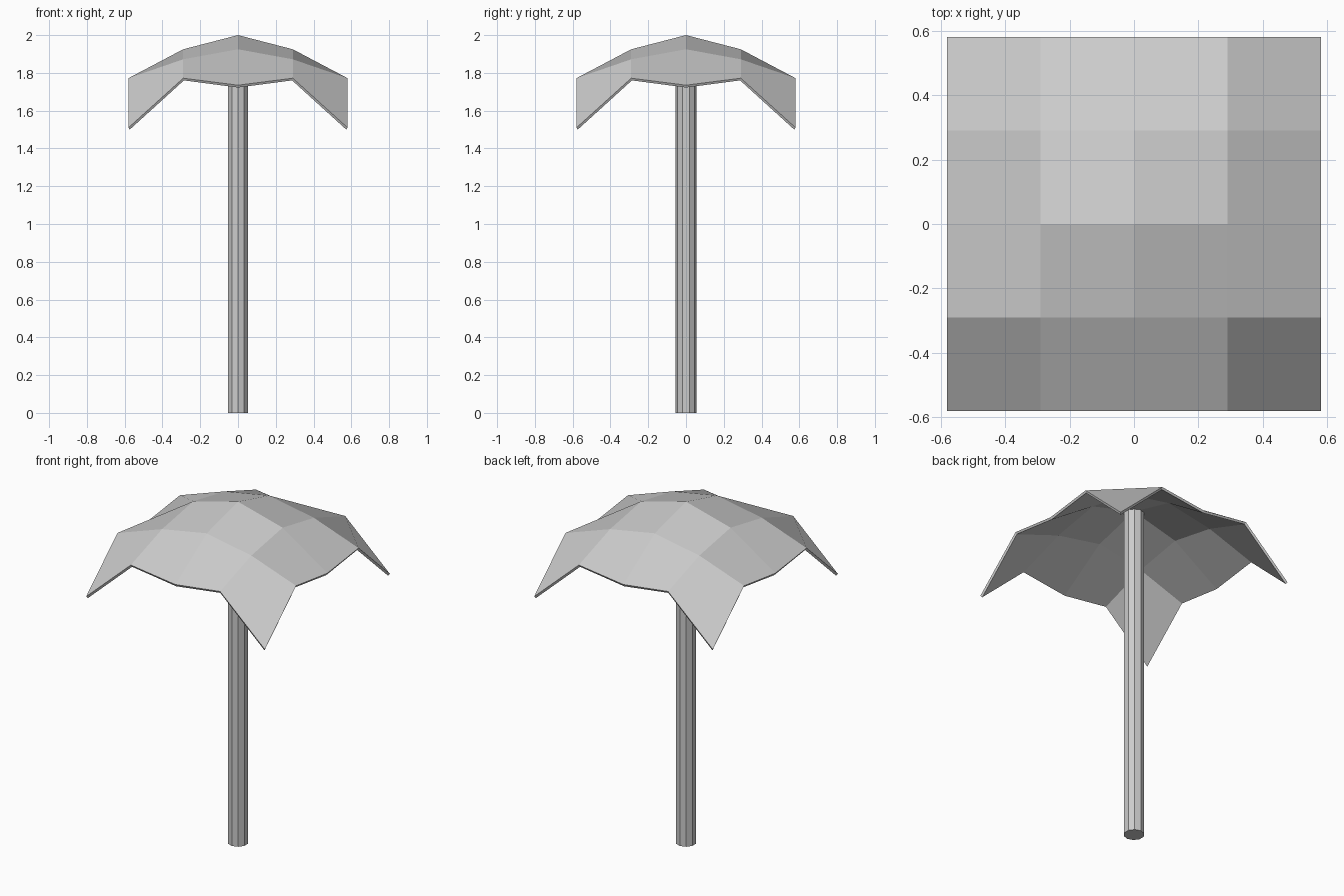
import bpy, bmesh

if "Cube" in bpy.data.objects:
    bpy.data.objects.remove(bpy.data.objects["Cube"])

# Height of the canopy by (ring in x, ring in y); symmetric in all four quadrants
H = {(0, 0): 2.0, (0, 1): 1.925, (1, 1): 1.872,
     (0, 2): 1.735, (1, 2): 1.772, (2, 2): 1.51}
STEP = 0.29


def height(i, j):
    return H[tuple(sorted((abs(i), abs(j))))]


# Canopy: 4 x 4 panel faceted dome with drooping corners
bm = bmesh.new()
v = {(i, j): bm.verts.new((i * STEP, j * STEP, height(i, j)))
     for i in range(-2, 3) for j in range(-2, 3)}
for i in range(-2, 2):
    for j in range(-2, 2):
        q = [v[i, j], v[i + 1, j], v[i + 1, j + 1], v[i, j + 1]]
        # start the panel so that it folds outwards along its ridge
        if q[1].co.z + q[3].co.z > q[0].co.z + q[2].co.z:
            q = q[1:] + q[:1]
        bm.faces.new(q)
mesh = bpy.data.meshes.new("canopy")
bm.to_mesh(mesh)
bm.free()
canopy = bpy.data.objects.new("canopy", mesh)
bpy.context.collection.objects.link(canopy)
solid = canopy.modifiers.new("thickness", 'SOLIDIFY')
solid.thickness = 0.014
solid.offset = -1

# Pole: ten-sided post reaching the underside of the canopy
bpy.ops.mesh.primitive_cylinder_add(vertices=10, radius=0.056, depth=1.98,
                                    location=(0, 0, 0.99))
bpy.context.object.name = "pole"
